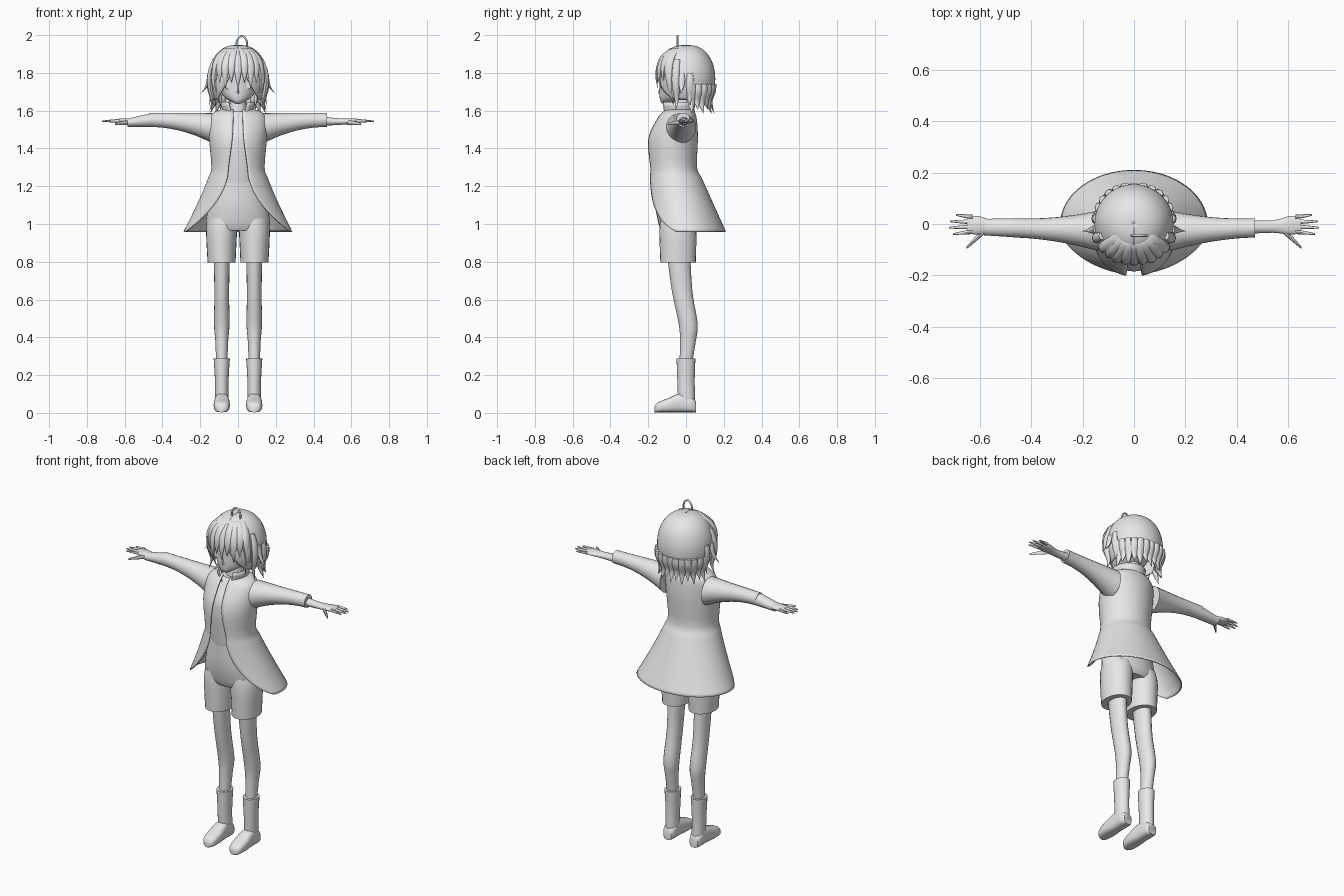
import bpy, bmesh
from math import sin, cos, pi, asin, sqrt, radians, copysign
from mathutils import Vector

if "Cube" in bpy.data.objects:
    bpy.data.objects.remove(bpy.data.objects["Cube"])

shade = (0.8, 0.8, 0.8, 1)
grey = bpy.data.materials.new("plain_grey")
grey.use_nodes = True
grey.diffuse_color = shade
grey.node_tree.nodes["Principled BSDF"].inputs["Base Color"].default_value = shade


def ring(wide, deep, x=0, y=0, z=0, gap=0):
    """One elliptical cross-section; gap is the half width of its front opening."""
    return (x, y, z, wide, deep, gap)


def spline(a, b, c, d, t):
    """Smooth value between b and c."""
    slope_in, slope_out = (c - a) / 2, (d - b) / 2
    ease = t * t * (3 - 2 * t)
    return b + (c - b) * ease + slope_in * t * (1 - t) ** 2 - slope_out * t * t * (1 - t)


def resample(rings, steps):
    last = len(rings) - 1
    result = []
    for i in range(last):
        near = (rings[max(i - 1, 0)], rings[i], rings[i + 1], rings[min(i + 2, last)])
        for step in range(steps):
            result.append([spline(*values, step / steps) for values in zip(*near)])
    return result + [rings[last]]


def loft(name, rings, axis="z", sides=20, steps=3, mirror=False, sheet=0, power=1):
    """Skin the rings as a closed solid, or as an open sheet of the given thickness."""
    bm = bmesh.new()
    rows = []
    for x, y, z, wide, deep, gap in resample(rings, steps):
        wide, deep = max(wide, 0.001), max(deep, 0.001)
        start = asin(max(0, min(gap / wide, 1))) if sheet else 0
        row = []
        for i in range(sides + 1 if sheet else sides):
            angle = start + (2 * pi - 2 * start) * i / sides
            s, c = sin(angle), -cos(angle)
            u = wide * copysign(abs(s) ** power, s)
            v = deep * copysign(abs(c) ** power, c)
            offset = {"x": (0, u, v), "y": (u, 0, v), "z": (u, v, 0)}[axis]
            row.append(bm.verts.new(Vector((x, y, z)) + Vector(offset)))
        rows.append(row)
    for low, high in zip(rows, rows[1:]):
        for i in range(sides):
            j = (i + 1) % len(low)
            bm.faces.new((low[i], low[j], high[j], high[i]))
    if not sheet:
        bm.faces.new(rows[0])
        bm.faces.new(rows[-1])
    if mirror:
        bmesh.ops.scale(bm, vec=(-1, 1, 1), verts=bm.verts)
    bmesh.ops.recalc_face_normals(bm, faces=bm.faces)
    mesh = bpy.data.meshes.new(name)
    bm.to_mesh(mesh)
    bm.free()
    mesh.shade_smooth()
    mesh.set_sharp_from_angle(angle=radians(45))
    mesh.materials.append(grey)
    part = bpy.data.objects.new(name, mesh)
    bpy.context.collection.objects.link(part)
    if sheet:
        solid = part.modifiers.new("thickness", "SOLIDIFY")
        solid.thickness = sheet
        solid.offset = 0


def pair(name, rings, **options):
    loft("left_" + name, rings, **options)
    loft("right_" + name, rings, mirror=True, **options)


def finger(name, root, tip, radius):
    """A slim rounded digit running outward from the palm."""
    root, tip = Vector(root), Vector(tip)
    rings = []
    for t in (0, 0.5, 0.9, 1):
        size = radius * sqrt(1.1 - t)
        rings.append(ring(size, size, *root.lerp(tip, t)))
    pair(name, rings, axis="x", sides=8)


# Head and neck
loft("head", [ring(wide=.006, deep=.01, y=-.11, z=1.634),
              ring(wide=.04, deep=.05, y=-.085, z=1.65),
              ring(wide=.08, deep=.09, y=-.05, z=1.68),
              ring(wide=.106, deep=.12, y=-.02, z=1.74),
              ring(wide=.115, deep=.125, y=-.01, z=1.82),
              ring(wide=.04, deep=.04, y=-.01, z=1.92)], sides=28)
loft("neck", [ring(wide=.05, deep=.05, y=-.03, z=1.55),
              ring(wide=.04, deep=.045, y=-.02, z=1.69)])

# Face details
loft("nose", [ring(wide=.006, deep=.008, y=-.14, z=1.69),
              ring(wide=.003, deep=.004, y=-.135, z=1.73)], sides=8)
loft("mouth", [ring(wide=.012, deep=.003, y=y, z=1.664) for y in (-.127, -.134)], axis="y")
pair("eye", [ring(wide=.025, deep=.02, x=.05, y=y, z=1.735) for y in (-.122, -.129)], axis="y")

# Hair is shaped by one dome rule, kept wide at the nape
dome_z, dome_height, dome_radius = 1.77, .175, .152


def dome(z):
    rise = max((z - dome_z) / dome_height, -.65)
    return dome_radius * max(0, 1 - rise * rise) ** .4


shell = []
for i in range(13):
    t = i / 12
    z = dome_z + dome_height * cos(t * pi * .72)
    shell.append(ring(wide=dome(z), deep=dome(z), z=z, gap=max(0, t - .45) * .2))
loft("hair_shell", shell, sides=40, steps=2, sheet=.006)


def lock(name, degrees, top, tip, width, flare=0):
    """A tapering lock that follows the dome and flares out at its tip."""
    s, c = sin(radians(degrees)), cos(radians(degrees))
    rings = []
    for i in range(6):
        t = i / 5
        z = top + (tip - top) * t
        r = dome(z) + .003 + flare * t ** 3
        size = width * sin(pi * (.25 + .75 * t))
        rings.append(ring(wide=size * (abs(c) + abs(s) / 2), deep=size * (abs(s) + abs(c) / 2),
                          x=r * s, y=-r * c, z=z))
    loft(name, rings, sides=8, steps=2)


for i in range(9):
    lock("fringe_lock", 13 * (i - 4), top=1.93, tip=1.72 + .03 * (i % 2), width=.022)
for i in range(13):
    lock("nape_lock", 180 + 13 * (i - 6), top=1.74, tip=1.585 + .02 * (i % 2), width=.022, flare=.025)
for side in (-1, 1):
    lock("cheek_lock", side * 55, top=1.87, tip=1.63, width=.016, flare=-.01)
    lock("temple_lock", side * 70, top=1.87, tip=1.6, width=.02, flare=.035)
    lock("flicked_lock", side * 82, top=1.8, tip=1.69, width=.016, flare=.06)
    lock("rear_flick", side * 98, top=1.8, tip=1.63, width=.02, flare=.03)

# Looped strand on the crown
curve = bpy.data.curves.new("crown_strand", "CURVE")
curve.dimensions = "3D"
curve.bevel_depth = .005
strand = curve.splines.new("POLY")
strand.points.add(12)
for i, point in enumerate(strand.points):
    angle = pi * (1.1 - i / 10)
    point.co = (.02 + .028 * cos(angle), -.045, 1.952 + .043 * sin(angle), 1)
curve.materials.append(grey)
bpy.context.collection.objects.link(bpy.data.objects.new("crown_strand", curve))

# Shirt and collar
loft("shirt", [ring(wide=.12, deep=.1, y=-.06, z=1.18),
               ring(wide=.125, deep=.12, y=-.065, z=1.45),
               ring(wide=.12, deep=.09, y=-.045, z=1.54),
               ring(wide=.06, deep=.06, y=-.035, z=1.595)], sides=28)
loft("collar", [ring(wide=.073, deep=.077, y=-.04, z=1.57, gap=.03),
                ring(wide=.088, deep=.09, y=-.045, z=1.645, gap=.05)], sides=28, sheet=.008)

# Coat: fitted top, then a skirt that flares and parts by rule
coat = [ring(wide=.07, deep=.07, y=-.035, z=1.607, gap=.025),
        ring(wide=.125, deep=.085, y=-.04, z=1.59, gap=.025),
        ring(wide=.15, deep=.105, y=-.05, z=1.55, gap=.025),
        ring(wide=.15, deep=.13, y=-.07, z=1.45, gap=.03)]
for i in range(7):
    t = i / 6
    coat.append(ring(wide=.138 + .147 * t ** 1.2, deep=.125 + .083 * t,
                     y=-.07 * (1 - t), z=1.3 - .34 * t, gap=.05 + .225 * t * t))
loft("coat", coat, sides=48, sheet=.006)

# Shorts
loft("shorts_hips", [ring(wide=.155, deep=.085, y=-.045, z=.965),
                     ring(wide=.17, deep=.1, y=-.045, z=1),
                     ring(wide=.155, deep=.108, y=-.055, z=1.1),
                     ring(wide=.122, deep=.104, y=-.06, z=1.235)], sides=28)
pair("shorts_leg", [ring(wide=.074, deep=.094, x=.087, y=-.042, z=.797),
                    ring(wide=.082, deep=.098, x=.087, y=-.043, z=.96),
                    ring(wide=.08, deep=.09, x=.08, y=-.045, z=1.03)], sides=24)

# Legs and boots share one centre line
foot_x = .086
pair("leg", [ring(wide=.043, deep=.062, x=foot_x, y=-.04, z=.85),
             ring(wide=.039, deep=.054, x=foot_x, y=-.02, z=.64),
             ring(wide=.041, deep=.05, x=foot_x, y=.012, z=.47),
             ring(wide=.034, deep=.042, x=foot_x, y=.01, z=.38),
             ring(wide=.03, deep=.034, x=foot_x, z=.27)])
pair("boot_shaft", [ring(wide=.036, deep=.045, x=foot_x, y=.004, z=.03),
                    ring(wide=.036, deep=.046, x=foot_x, z=.17),
                    ring(wide=.043, deep=.05, x=foot_x, z=.288)])
foot = []
for y, wide, half_height in ((.052, .026, .03), (.03, .036, .04), (-.03, .038, .05),
                             (-.09, .043, .038), (-.15, .036, .026), (-.167, .016, .014)):
    foot.append(ring(wide, half_height, x=foot_x, y=y, z=half_height + .003))
pair("boot_foot", foot, axis="y", power=.7)

# Sleeves narrow from the armhole; only the right one has a long cuff
sleeve = []
for i in range(6):
    t = i / 5
    radius = .037 + .043 * (1 - t) ** 2
    sleeve.append(ring(radius, radius, x=.135 + .336 * t, y=.012 * t - .027, z=1.588 - radius))
pair("sleeve", sleeve, axis="x")
loft("right_cuff", [ring(wide=.037, deep=.036, x=.46, y=-.015, z=1.55),
                    ring(wide=.032, deep=.022, x=.585, y=-.012, z=1.536)], axis="x", mirror=True)

# Forearms, palms and fingers
pair("hand", [ring(wide=.028, deep=.026, x=.42, y=-.012, z=1.545),
              ring(wide=.024, deep=.017, x=.54, y=-.01, z=1.542),
              ring(wide=.037, deep=.014, x=.61, y=-.005, z=1.545),
              ring(wide=.03, deep=.008, x=.65, y=-.004, z=1.546)], axis="x")
for i, label in enumerate(("index", "middle", "ring", "little")):
    y = .019 * i - .03
    reach = .722 - .01 * (i - 1.3) ** 2
    finger(label + "_finger", root=(.63, y, 1.547), tip=(reach, y * 1.3, 1.544), radius=.009)
finger("thumb", root=(.58, -.022, 1.54), tip=(.652, -.092, 1.53), radius=.014)
